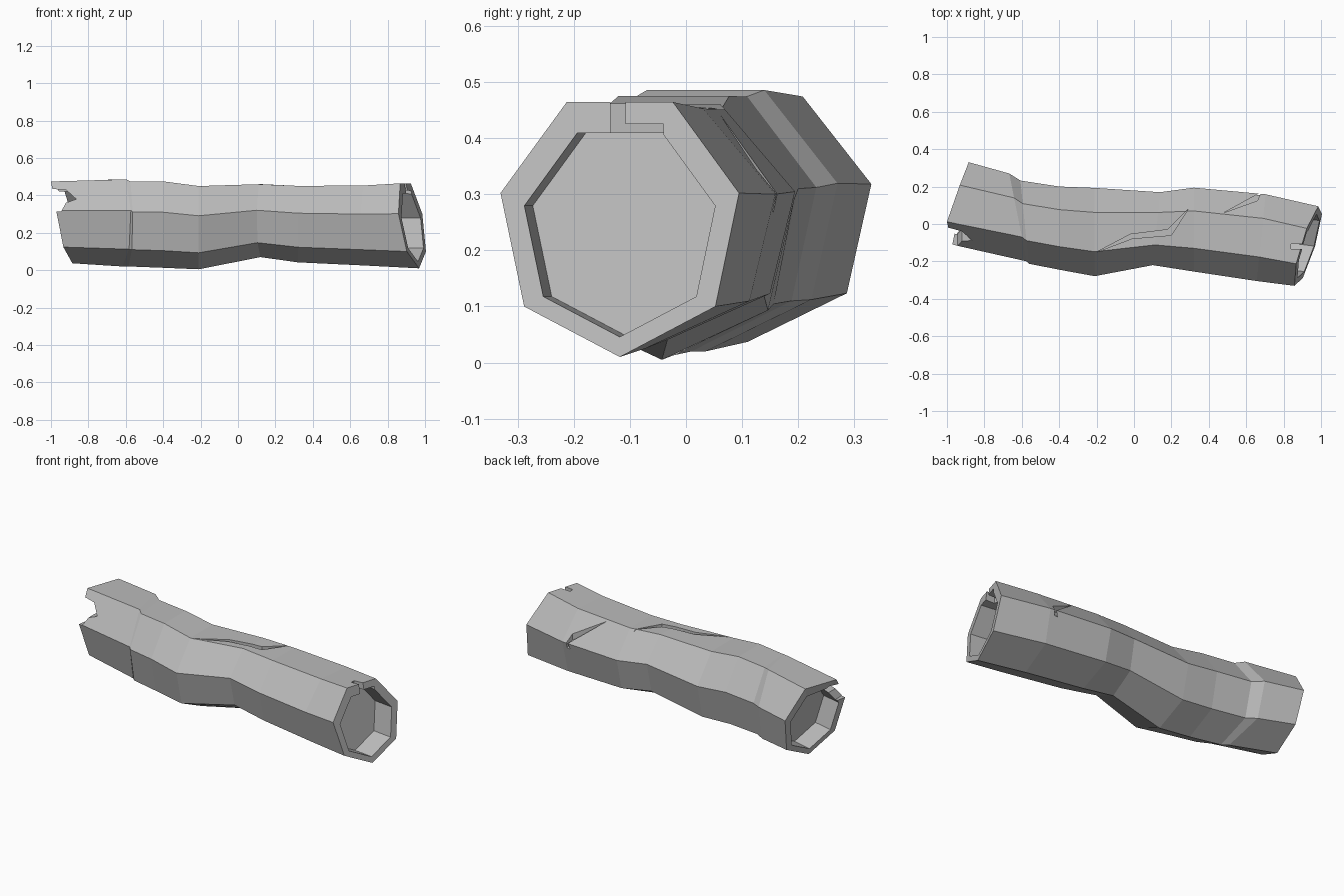
import bpy
import bmesh
from math import cos, sin, pi
from mathutils import Vector

if "Cube" in bpy.data.objects:
    bpy.data.objects.remove(bpy.data.objects["Cube"], do_unlink=True)

SIDES = 7
CAVITY = 0.12

# Cross-sections: x, centre y, centre z, radius y, radius z, lean by y, lean by z
SECTIONS = [
    (-0.92, 0.11, 0.267, 0.226, 0.23, 0.20, -0.15),
    (-0.62, 0.035, 0.265, 0.241, 0.245, -0.2, 0),
    (-0.585, 0.01, 0.259, 0.228, 0.239, -0.1, 0),
    (-0.4, -0.022, 0.256, 0.228, 0.243, 0, 0),
    (-0.21, -0.043, 0.239, 0.242, 0.234, 0, 0),
    (0.12, -0.025, 0.275, 0.20, 0.205, 0.1, 0),
    (0.32, -0.03, 0.257, 0.23, 0.215, 0, 0),
    (0.68, -0.073, 0.25, 0.238, 0.225, 0.1, 0),
    (0.93, -0.118, 0.249, 0.218, 0.239, 0.30, -0.16),
]


def ring(bm, section, scale=1.0, drop=0.0, shift=(0, 0, 0)):
    x, cy, cz, ry, rz, lean_y, lean_z = section
    verts = []
    for i in range(SIDES):
        a = -pi / 2 + 2 * pi * i / SIDES
        dy, dz = scale * ry * cos(a), scale * rz * sin(a) - drop
        co = Vector((x + lean_y * dy + lean_z * dz, cy + dy, cz + dz))
        verts.append(bm.verts.new(co + Vector(shift)))
    return verts


def make_object(name, bm):
    bmesh.ops.recalc_face_normals(bm, faces=bm.faces[:])
    mesh = bpy.data.meshes.new(name)
    bm.to_mesh(mesh)
    bm.free()
    obj = bpy.data.objects.new(name, mesh)
    bpy.context.collection.objects.link(obj)
    return obj


def prism(name, points, direction):
    bm = bmesh.new()
    face = bm.faces.new([bm.verts.new(p) for p in points])
    out = bmesh.ops.extrude_face_region(bm, geom=[face], use_keep_orig=True)
    moved = [v for v in out["geom"] if isinstance(v, bmesh.types.BMVert)]
    bmesh.ops.translate(bm, verts=moved, vec=direction)
    return make_object(name, bm)


def box(name, x, y, z):
    corners = [(x[0], y[0], z[0]), (x[1], y[0], z[0]), (x[1], y[1], z[0]), (x[0], y[1], z[0])]
    return prism(name, corners, (0, 0, z[1] - z[0]))


# Hollow log: cavity floor, rim, bark, rim, cavity floor
bm = bmesh.new()
first, last = SECTIONS[0], SECTIONS[-1]
rings = [ring(bm, first, 0.8, 0.012, (CAVITY, -0.03, 0)), ring(bm, first, 0.8, 0.012)]
rings += [ring(bm, s) for s in SECTIONS]
rings += [ring(bm, last, 0.8, 0.012), ring(bm, last, 0.8, 0.012, (-CAVITY, 0.015, 0))]
rings[2][4].co.x = -1.0
for lower, upper in zip(rings, rings[1:]):
    for i in range(SIDES):
        j = (i + 1) % SIDES
        bm.faces.new((lower[i], lower[j], upper[j], upper[i]))
bm.faces.new(rings[0])
bm.faces.new(rings[-1])
log = make_object("hollow_log", bm)

# Cutters for the splits in the bark and the broken rims
cutters = [
    prism("top_split", [(-0.2, -0.15, 0.425), (-0.01, -0.078, 0.43), (0.2, -0.06, 0.43),
                        (0.29, 0.08, 0.425), (0.18, -0.03, 0.43), (-0.02, -0.055, 0.43)], (0, 0, 0.2)),
    prism("back_split", [(0.48, 0.06, 0.39), (0.66, 0.125, 0.31), (0.68, 0.17, 0.25)], (0, 0, 0.3)),
    prism("broken_rim", [(-1.1, -0.2, 0.31), (-0.945, -0.2, 0.315), (-0.92, -0.2, 0.36),
                         (-0.865, -0.2, 0.38), (-0.92, -0.2, 0.43), (-1.1, -0.2, 0.44)], (0, 0.24, 0)),
    box("rim_slit", (0.84, 1.1), (-0.135, -0.108), (0.36, 0.6)),
    box("rim_undercut", (0.84, 1.1), (-0.115, -0.04), (0.36, 0.425)),
]
for cutter in cutters:
    cutter.hide_render = True
    mod = log.modifiers.new(cutter.name, "BOOLEAN")
    mod.operation = "DIFFERENCE"
    mod.solver = "EXACT"
    mod.object = cutter

# Apply the cuts and drop the cutters
bpy.context.view_layer.update()
graph = bpy.context.evaluated_depsgraph_get()
carved = bpy.data.meshes.new_from_object(log.evaluated_get(graph))
log.modifiers.clear()
log.data = carved
for cutter in cutters:
    bpy.data.objects.remove(cutter, do_unlink=True)

# Plain grey wood
grey = bpy.data.materials.new("pale_grey")
grey.use_nodes = True
colour = (0.5, 0.5, 0.5, 1)
grey.diffuse_color = colour
grey.node_tree.nodes["Principled BSDF"].inputs["Base Color"].default_value = colour
log.data.materials.clear()
log.data.materials.append(grey)
